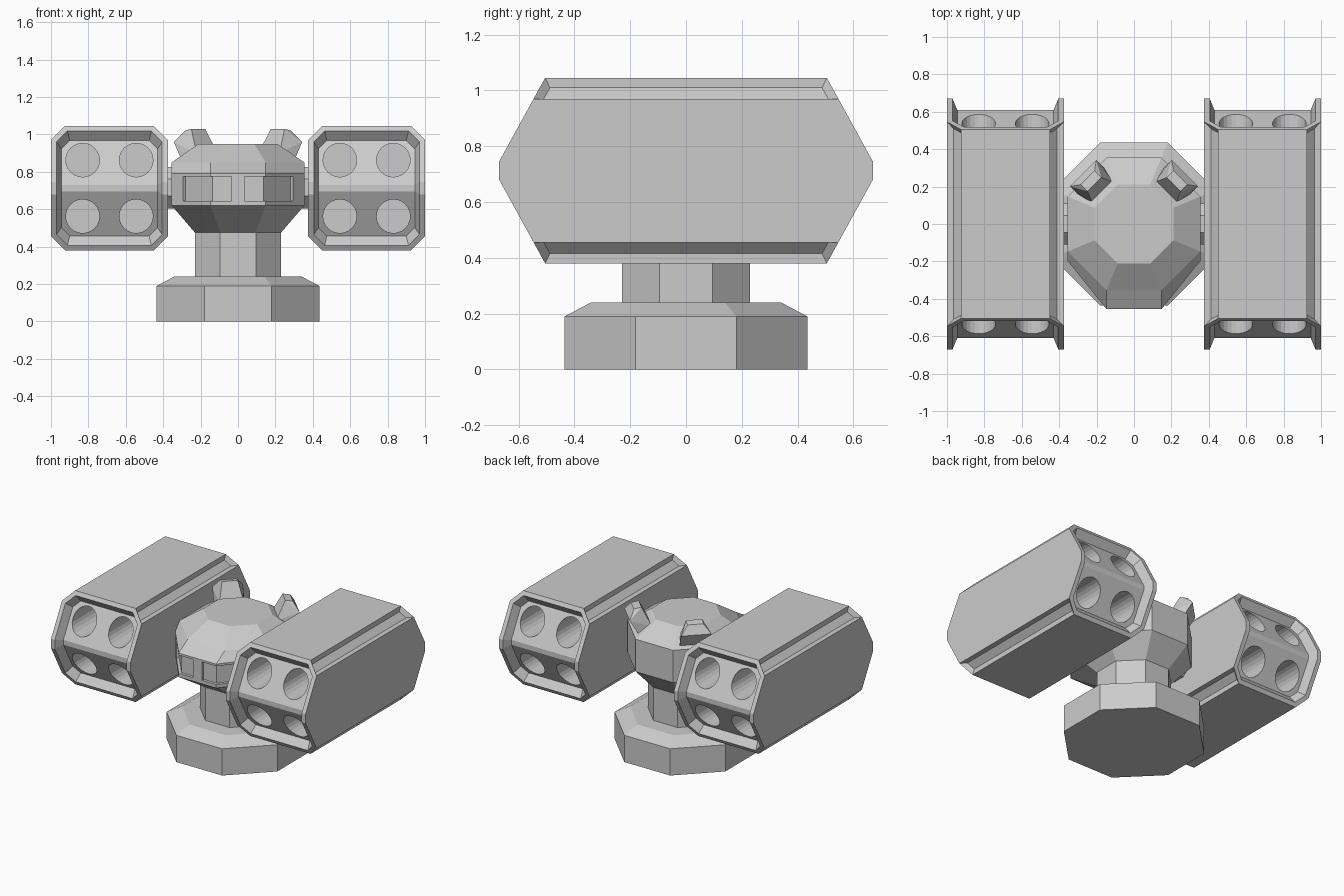
import bpy, bmesh, math
from mathutils import Vector

if "Cube" in bpy.data.objects:
    bpy.data.objects.remove(bpy.data.objects["Cube"])

grey = bpy.data.materials.new("light_grey")
grey.diffuse_color = (0.6, 0.6, 0.6, 1)
grey.use_nodes = True
grey.node_tree.nodes["Principled BSDF"].inputs["Base Color"].default_value = grey.diffuse_color


def finish(name, bm, cutter=False):
    bmesh.ops.recalc_face_normals(bm, faces=bm.faces[:])
    me = bpy.data.meshes.new(name)
    bm.to_mesh(me)
    bm.free()
    ob = bpy.data.objects.new(name, me)
    bpy.context.collection.objects.link(ob)
    me.materials.append(grey)
    if cutter:
        ob.hide_render = True
        ob.display_type = 'WIRE'
    return ob


def cut(ob, cutter):
    m = ob.modifiers.new("cut", 'BOOLEAN')
    m.operation, m.solver, m.object = 'DIFFERENCE', 'EXACT', cutter


def octagon(a, z, stretch=False):
    """Regular octagon of apothem a; stretch pulls the front half forward."""
    r = a / math.cos(math.pi / 8)
    pts = []
    for k in range(8):
        t = math.pi / 8 + k * math.pi / 4
        x, y = r * math.cos(t), r * math.sin(t)
        if stretch and y < 0:
            y -= 0.10 if abs(y) > abs(x) else 0.05
        pts.append(Vector((x, y, z)))
    return pts


def loft(bm, rings):
    vs = [[bm.verts.new(p) for p in ring] for ring in rings]
    n = len(vs[0])
    for a, b in zip(vs, vs[1:]):
        for i in range(n):
            j = (i + 1) % n
            bm.faces.new((a[i], a[j], b[j], b[i]))
    bm.faces.new(vs[0][::-1])
    bm.faces.new(vs[-1])


def lofted(name, rings):
    bm = bmesh.new()
    loft(bm, rings)
    return finish(name, bm)


# Base and column
lofted("base", [octagon(0.435, 0), octagon(0.435, 0.19), octagon(0.34, 0.24)])
lofted("column", [octagon(0.23, 0.22), octagon(0.23, 0.5)])

# Head with forward visor
head = lofted("head", [octagon(0.23, 0.475), octagon(0.355, 0.62, True),
                       octagon(0.355, 0.79, True), octagon(0.355, 0.85),
                       octagon(0.21, 0.95)])

# Two recessed visor windows wrapping round the front corners
window = [(0.035, -0.435), (0.1375, -0.435), (0.2795, -0.261),
          (0.326, -0.299), (0.18, -0.5), (0.035, -0.5)]
bm = bmesh.new()
for s in (-1, 1):
    loft(bm, [[Vector((s * x, y, z)) for x, y in window] for z in (0.645, 0.775)])
cut(head, finish("window_cutter", bm, True))

# Ears on the rear diagonals: (radius, height, half width)
ear = [(0.235, 0.90, 0.08), (0.30, 1.03, 0.052), (0.35, 1.02, 0.052),
       (0.385, 0.96, 0.1), (0.32, 0.85, 0.1)]
for s, side in ((-1, "left"), (1, "right")):
    bm = bmesh.new()
    q = math.sqrt(0.5)
    for r, z, w in ear:
        for t in (-w, w):
            bm.verts.new((s * q * (r - t), q * (r + t), z))
    bmesh.ops.convex_hull(bm, input=bm.verts[:])
    bmesh.ops.dissolve_limit(bm, angle_limit=0.02, verts=bm.verts[:], edges=bm.edges[:])
    finish(side + "_ear", bm)

    # Axle joining the head to the pod
    lofted(side + "_axle", [[Vector((s * x, p.x, p.y + 0.715)) for p in octagon(0.11, 0)]
                            for x in (0.3, 0.42)])

# Launcher pods
HW, HH, CH, CX, CZ = 0.3125, 0.3325, 0.075, 0.6875, 0.7125
section = [(HW, HH - CH), (HW - CH, HH), (CH - HW, HH), (-HW, HH - CH),
           (-HW, CH - HH), (CH - HW, -HH), (HW - CH, -HH), (HW, CH - HH)]
for s, side in ((-1, "left"), (1, "right")):
    bm = bmesh.new()
    loft(bm, [[Vector((x, y, z)) for x, z in section] for y in (-0.67, 0.67)])
    # slope the ends above and below the middle
    for sy in (-1, 1):
        for sz in (-1, 1):
            res = bmesh.ops.bisect_plane(
                bm, geom=bm.verts[:] + bm.edges[:] + bm.faces[:], dist=1e-5,
                plane_co=(0, sy * 0.67, sz * 0.0325),
                plane_no=(0, sy * 0.3, sz * 0.165), clear_outer=True)
            edges = [e for e in res["geom_cut"] if isinstance(e, bmesh.types.BMEdge)]
            bmesh.ops.edgeloop_fill(bm, edges=edges)
    bmesh.ops.recalc_face_normals(bm, faces=bm.faces[:])
    bm.normal_update()
    ends = [f for f in bm.faces if abs(f.normal.y) > 0.5]
    corners = [f for f in bm.faces if abs(f.normal.x) > 0.5 and abs(f.normal.z) > 0.5]
    # grooves along the chamfers
    bmesh.ops.inset_individual(bm, faces=corners, thickness=0.025, depth=-0.025,
                               use_even_offset=True)
    # rim and recessed end panels
    bmesh.ops.inset_region(bm, faces=ends, thickness=0.03, use_even_offset=True,
                           use_boundary=True)
    bm.normal_update()
    bmesh.ops.inset_region(bm, faces=ends, thickness=0.025, depth=-0.06,
                           use_even_offset=True, use_boundary=True)
    bmesh.ops.translate(bm, verts=bm.verts[:], vec=(s * CX, 0, CZ))
    pod = finish(side + "_pod", bm)

    # four tubes in each end
    bm = bmesh.new()
    for dx in (-0.143, 0.143):
        for dz in (-0.15, 0.15):
            for sy in (-1, 1):
                loft(bm, [[Vector((s * CX + dx + 0.09 * math.cos(k * math.pi / 12), sy * y,
                                   CZ + dz + 0.09 * math.sin(k * math.pi / 12)))
                           for k in range(24)] for y in (0.3, 0.75)])
    cut(pod, finish(side + "_tube_cutter", bm, True))
